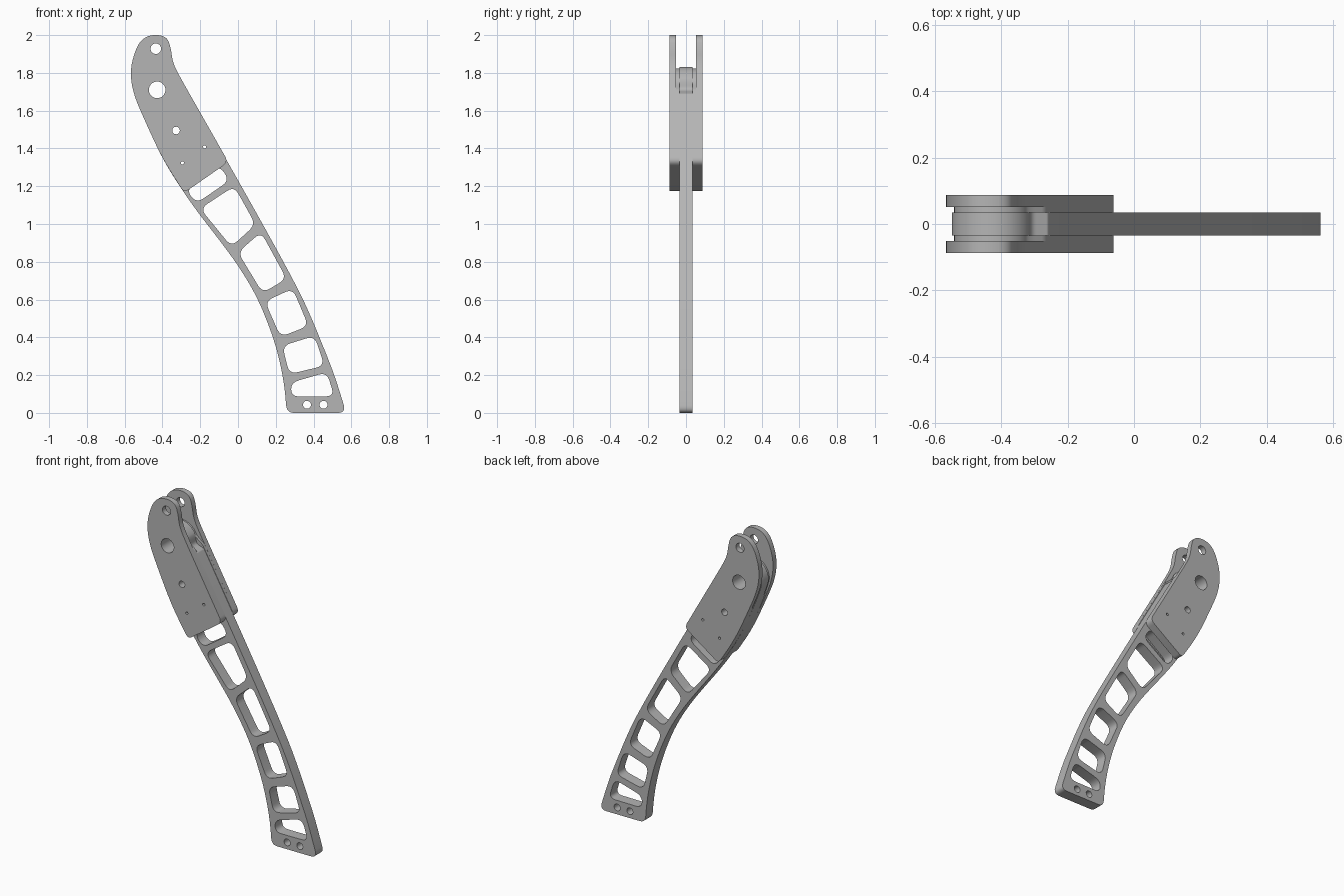
import bpy
from math import sin, cos, radians, tau
from mathutils import Vector

cube = bpy.data.objects.get("Cube")
if cube:
    bpy.data.objects.remove(cube, do_unlink=True)

metal = bpy.data.materials.new("grey_metal")
metal.use_nodes = True
grey = (0.46, 0.46, 0.46, 1)
metal.diffuse_color = grey
metal.node_tree.nodes["Principled BSDF"].inputs["Base Color"].default_value = grey


def rounded(points, reach=1.0, steps=6):
    """Round every corner; a third value on a point limits its rounding."""
    result = []
    for i, p in enumerate(points):
        here = Vector(p[:2])
        limit = p[2] if len(p) > 2 else reach
        ends = []
        for other in (points[i - 1], points[(i + 1) % len(points)]):
            edge = Vector(other[:2]) - here
            ends.append(here + edge.normalized() * min(limit, edge.length * 0.499))
        a, b = ends
        for s in range(steps + 1):
            t = s / steps
            result.append(a * (1 - t) ** 2 + here * 2 * t * (1 - t) + b * t * t)
    return result


def circle(x, z, r, count=32):
    return [(x + r * cos(tau * i / count), z + r * sin(tau * i / count)) for i in range(count)]


def pivot_arc(r, start, end, count=12):
    """Points around the main pivot, running clockwise."""
    angles = [radians(start + (end - start) * i / count) for i in range(count + 1)]
    return [(-0.428 + r * cos(a), 1.71 + r * sin(a)) for a in angles]


def slab(name, loops, y_low, y_high):
    """Extrude an outline with holes along y."""
    curve = bpy.data.curves.new(name, 'CURVE')
    curve.dimensions = '2D'
    curve.fill_mode = 'BOTH'
    curve.extrude = (y_high - y_low) / 2
    for loop in loops:
        spline = curve.splines.new('POLY')
        spline.points.add(len(loop) - 1)
        for point, co in zip(spline.points, loop):
            point.co = (co[0], co[1], 0, 1)
        spline.use_cyclic_u = True
    obj = bpy.data.objects.new(name, curve)
    bpy.context.collection.objects.link(obj)
    obj.rotation_euler.x = radians(90)
    obj.location.y = (y_low + y_high) / 2
    bpy.ops.object.select_all(action='DESELECT')
    obj.select_set(True)
    bpy.context.view_layer.objects.active = obj
    bpy.ops.object.convert(target='MESH')
    obj = bpy.context.object
    bpy.ops.object.mode_set(mode='EDIT')
    bpy.ops.mesh.select_all(action='SELECT')
    bpy.ops.mesh.remove_doubles(threshold=0.00005)
    bpy.ops.mesh.normals_make_consistent(inside=False)
    bpy.ops.object.mode_set(mode='OBJECT')
    bpy.ops.object.shade_smooth_by_angle(angle=radians(30))
    obj.data.materials.clear()
    obj.data.materials.append(metal)


# Bolt holes
pin_hole = circle(-0.435, 1.928, 0.028)
body_holes = [circle(-0.428, 1.71, 0.044), circle(-0.328, 1.495, 0.02),
              circle(-0.294, 1.323, 0.008, 16), circle(-0.177, 1.408, 0.008, 16)]

# Outlines
sleeve_base = [(-0.051, 1.328, 0.035), (-0.285, 1.165, 0.03), (-0.40, 1.345), (-0.49, 1.54)]
cheek = sleeve_base + [
    (-0.555, 1.69), (-0.572, 1.81), (-0.545, 1.92), (-0.505, 1.985), (-0.44, 2.005),
    (-0.375, 1.99), (-0.355, 1.93), (-0.345, 1.85), (-0.295, 1.757, 0.08)]
spacer = sleeve_base + pivot_arc(0.115, 185, 20) + [(-0.27, 1.712, 0.01)]
arm = [
    (0.124, 1.013), (0.315, 0.663), (0.389, 0.504), (0.458, 0.334), (0.511, 0.2),
    (0.573, 0.0, 0.045), (0.258, 0.0, 0.04), (0.246, 0.148), (0.214, 0.307), (0.167, 0.455),
    (0.098, 0.62), (0.008, 0.77), (-0.087, 0.90), (-0.204, 1.05), (-0.30, 1.185),
    (-0.40, 1.345), (-0.49, 1.54)]
arm += pivot_arc(0.122, 185, 25) + [(-0.313, 1.71, 0.02), (-0.26, 1.69, 0.005)]

# Lightening windows, from the sleeve down to the foot
windows = [
    [(-0.098, 1.31), (-0.045, 1.23), (-0.22, 1.11), (-0.275, 1.18)],
    [(-0.02, 1.20), (0.093, 0.997), (-0.035, 0.88), (-0.20, 1.082)],
    [(0.122, 0.957), (0.257, 0.71), (0.13, 0.635), (0.0, 0.85)],
    [(0.29, 0.658), (0.373, 0.46), (0.225, 0.403), (0.143, 0.59)],
    [(0.405, 0.408), (0.458, 0.25), (0.272, 0.205), (0.235, 0.355)],
    [(0.47, 0.215), (0.51, 0.088), (0.283, 0.086), (0.28, 0.16)]]
foot_holes = [circle(x, 0.043, 0.021) for x in (0.365, 0.453)]

# Arm with windows
slab("arm", [rounded(arm)] + [rounded(w, 0.045) for w in windows] + body_holes + foot_holes,
     -0.035, 0.035)

# Spacers and cheek plates on both sides
for side, lo, hi in (("front", -1, -1), ("back", 1, 1)):
    for name, outline, holes, inner, outer in (
            ("spacer", spacer, body_holes, 0.035, 0.052),
            ("cheek_plate", cheek, body_holes + [pin_hole], 0.052, 0.087)):
        low, high = sorted((lo * inner, hi * outer))
        slab(side + "_" + name, [rounded(outline)] + holes, low, high)
